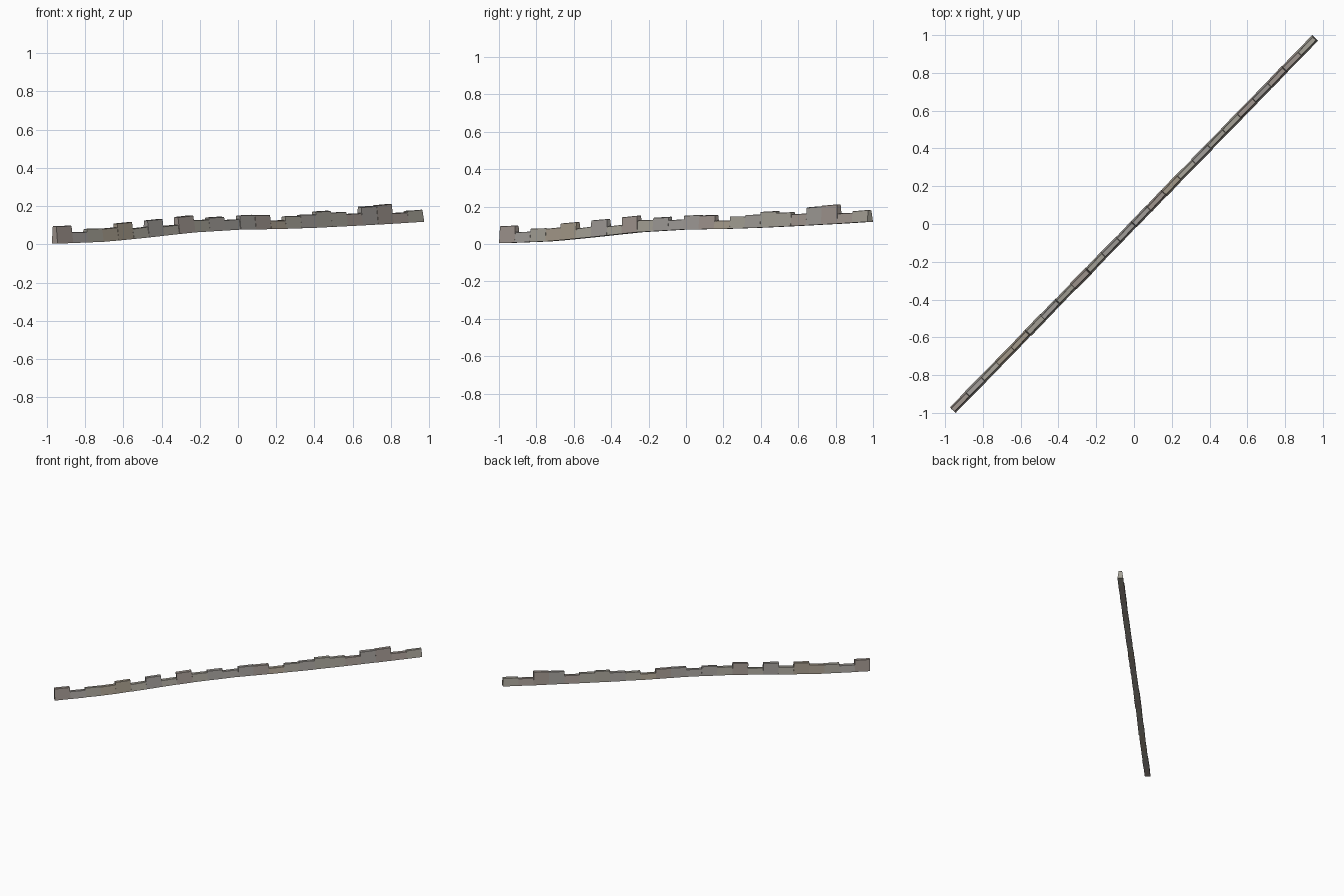
import bpy, bmesh, math, random
from mathutils import Vector, Matrix

if "Cube" in bpy.data.objects:
    bpy.data.objects.remove(bpy.data.objects["Cube"])

random.seed(4)

# Top height of every stone, from the low end to the high end
TOPS = [.10, .066, .084, .086, .116, .09, .132, .10, .15, .13, .144, .13,
        .155, .156, .127, .149, .157, .175, .17, .164, .20, .21, .167, .18]
# Ground line under the row: (x, z)
GROUND = [(-1, .002), (-.7, .014), (-.5, .034), (-.25, .062), (0, .077),
          (.2, .080), (.4, .087), (.6, .097), (.8, .108), (1, .121)]
START, END = Vector((-.958, -.984, 0)), Vector((.958, .984, 0))
YAW = math.atan2(END.y, END.x)


def ground(x):
    for (x0, z0), (x1, z1) in zip(GROUND, GROUND[1:]):
        if x <= x1:
            return z0 + (z1 - z0) * (x - x0) / (x1 - x0)
    return GROUND[-1][1]


# Weathered stone colours
COLOURS = [(.36, .34, .32), (.38, .36, .31), (.36, .31, .28), (.40, .39, .37), (.38, .33, .26)]
MATS = []
for i, c in enumerate(COLOURS):
    m = bpy.data.materials.new(f"stone_{i}")
    m.diffuse_color = (*c, 1)
    m.use_nodes = True
    m.node_tree.nodes["Principled BSDF"].inputs["Base Color"].default_value = m.diffuse_color
    MATS.append(m)


def stone(i, top):
    # Tapered block, narrower at the top, tilted with the slope
    n = len(TOPS)
    step = (END - START).length / n
    c = START.lerp(END, (i + .5) / n)
    dx = (END.x - START.x) / n / 2
    z0, z1 = ground(c.x - dx), ground(c.x + dx)
    base = (z0 + z1) / 2
    h = top - base - .002
    length, width = step * 1.02, .044 + random.uniform(-.003, .003)
    bm = bmesh.new()
    bmesh.ops.create_cube(bm, size=1)
    for v in bm.verts:
        up = v.co.z > 0
        v.co.x *= length * (.98 if up else 1)
        v.co.y *= width * (.6 if up else 1)
        v.co.z = h if up else 0
        if up:
            v.co.z += random.uniform(-.002, .002)
    # Worn top edges
    edges = [e for e in bm.edges if all(v.co.z > h / 2 for v in e.verts)]
    bmesh.ops.bevel(bm, geom=edges, offset=.002, segments=1, affect='EDGES')
    bm.transform(Matrix.Translation((c.x, c.y, base))
                 @ Matrix.Rotation(YAW + random.uniform(-.02, .02), 4, 'Z')
                 @ Matrix.Rotation(-math.atan2(z1 - z0, step), 4, 'Y'))
    me = bpy.data.meshes.new("edging_stone")
    bm.to_mesh(me)
    bm.free()
    me.materials.append(random.choice(MATS))
    ob = bpy.data.objects.new(f"edging_stone_{i + 1}", me)
    bpy.context.collection.objects.link(ob)


for i, top in enumerate(TOPS):
    stone(i, top)
